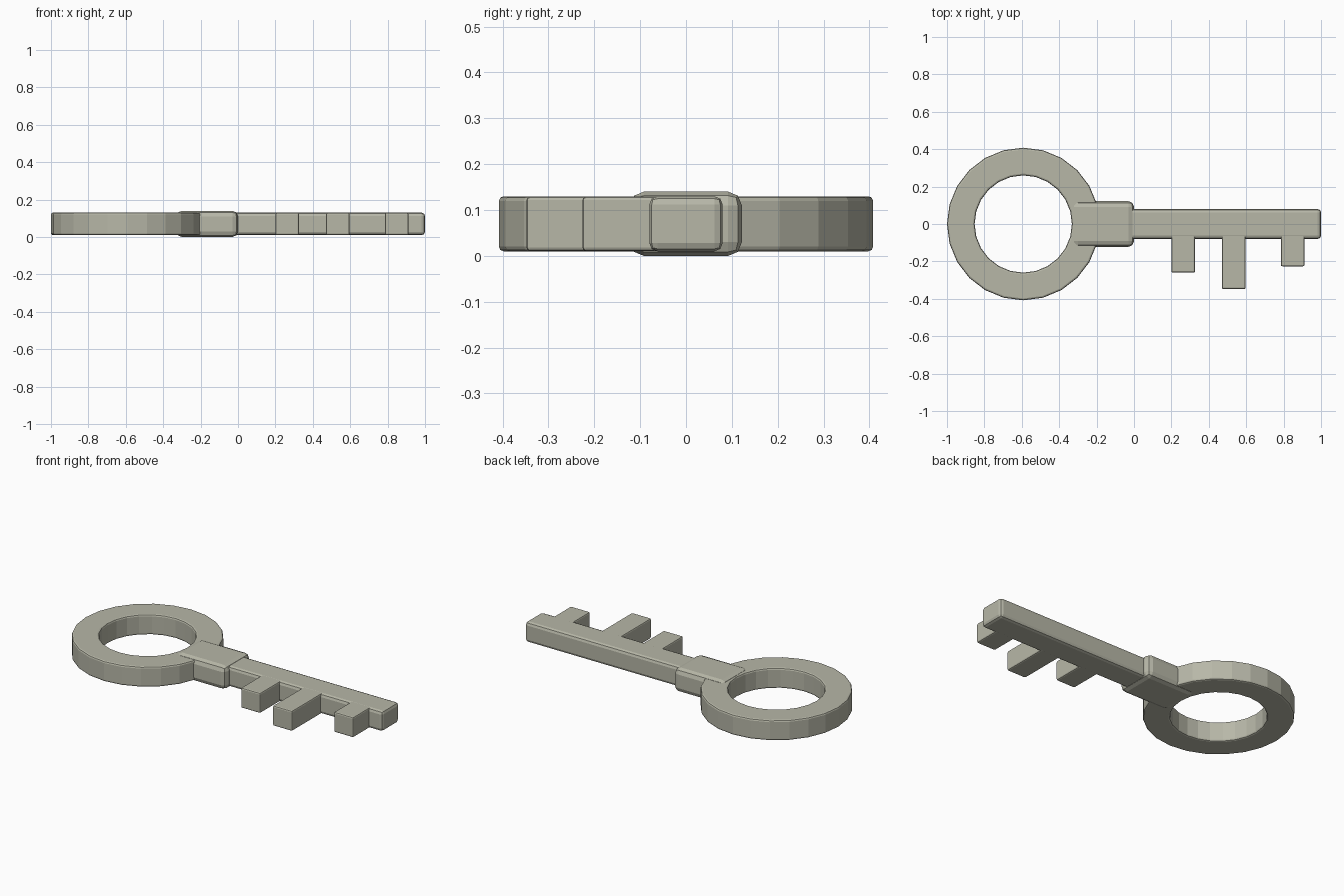
import bpy, bmesh, math

if "Cube" in bpy.data.objects:
    bpy.data.objects.remove(bpy.data.objects["Cube"])

MID = 0.07      # mid height of the whole key
THICK = 0.12    # thickness of bow, shaft and teeth

metal = bpy.data.materials.new("dull_metal")
metal.diffuse_color = (0.475, 0.475, 0.39, 1)
metal.use_nodes = True
metal.node_tree.nodes["Principled BSDF"].inputs["Base Color"].default_value = metal.diffuse_color


def finish(name, bm, bevel, segments):
    bmesh.ops.recalc_face_normals(bm, faces=bm.faces)
    mesh = bpy.data.meshes.new(name)
    bm.to_mesh(mesh)
    bm.free()
    mesh.materials.append(metal)
    obj = bpy.data.objects.new(name, mesh)
    bpy.context.collection.objects.link(obj)
    mod = obj.modifiers.new("bevel", 'BEVEL')
    mod.width = bevel
    mod.segments = segments
    mod.limit_method = 'ANGLE'
    mod.angle_limit = math.radians(40)
    return obj


def box(name, x0, x1, y0, y1, thick, bevel, segments=2):
    bm = bmesh.new()
    bmesh.ops.create_cube(bm, size=1)
    for v in bm.verts:
        v.co.x = x0 if v.co.x < 0 else x1
        v.co.y = y0 if v.co.y < 0 else y1
        v.co.z = MID + v.co.z * thick
    return finish(name, bm, bevel, segments)


# Bow: flat 24-sided ring, a rectangular section swept round
def ring(name, cx, r_in, r_out, sides):
    bm = bmesh.new()
    h = THICK / 2
    section = [(r_in, -h), (r_out, -h), (r_out, h), (r_in, h)]
    loops = []
    for i in range(sides):
        a = 2 * math.pi * i / sides
        loops.append([bm.verts.new((cx + r * math.cos(a), r * math.sin(a), MID + z))
                      for r, z in section])
    for i in range(sides):
        a, b = loops[i], loops[(i + 1) % sides]
        for j in range(4):
            k = (j + 1) % 4
            bm.faces.new((a[j], b[j], b[k], a[k]))
    return finish(name, bm, 0.01, 2)


ring("bow_ring", -0.592, 0.26, 0.408, 24)

# Collar joining bow and shaft
box("collar", -0.33, 0.0, -0.122, 0.122, 0.14, 0.03)

# Shaft
box("shaft", -0.06, 1.0, -0.08, 0.08, THICK, 0.018)

# Teeth: left edge and lower end
for i, (x, y) in enumerate([(0.2, -0.26), (0.47, -0.348), (0.785, -0.226)]):
    box(f"tooth_{i + 1}", x, x + 0.127, y, -0.055, THICK - 0.001, 0.008)
